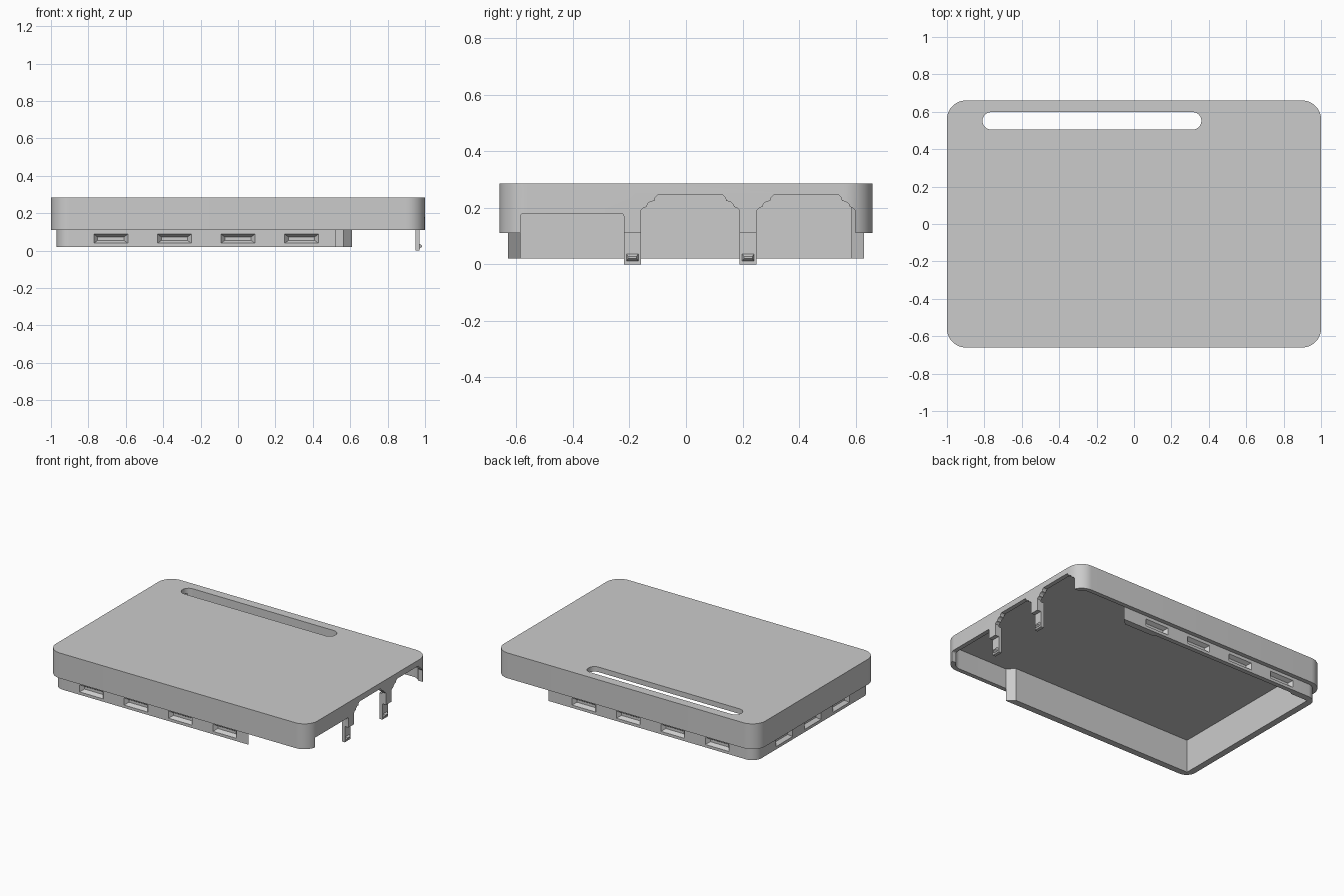
import bpy
import math
from mathutils import Vector

cube = bpy.data.objects.get("Cube")
if cube:
    bpy.data.objects.remove(cube, do_unlink=True)

grey = bpy.data.materials.new("case_grey")
grey.use_nodes = True
grey.diffuse_color = (0.6, 0.6, 0.6, 1)
grey.node_tree.nodes["Principled BSDF"].inputs["Base Color"].default_value = (0.6, 0.6, 0.6, 1)


def loft(name, bottom, top):
    """Closed solid between two matching 3D outlines."""
    n = len(bottom)
    faces = [tuple(reversed(range(n))), tuple(range(n, 2 * n))]
    faces += [(i, (i + 1) % n, n + (i + 1) % n, n + i) for i in range(n)]
    mesh = bpy.data.meshes.new(name)
    mesh.from_pydata(bottom + top, [], faces)
    mesh.materials.append(grey)
    obj = bpy.data.objects.new(name, mesh)
    bpy.context.collection.objects.link(obj)
    bpy.context.view_layer.objects.active = obj
    bpy.ops.object.select_all(action="DESELECT")
    obj.select_set(True)
    bpy.ops.object.mode_set(mode="EDIT")
    bpy.ops.mesh.select_all(action="SELECT")
    bpy.ops.mesh.normals_make_consistent(inside=False)
    bpy.ops.object.mode_set(mode="OBJECT")
    return obj


def prism(name, outline, z0, z1):
    return loft(name, [(x, y, z0) for x, y in outline], [(x, y, z1) for x, y in outline])


def wall_prism(name, outline, x0, x1):
    """Extrude a (y, z) outline along x."""
    return loft(name, [(x0, y, z) for y, z in outline], [(x1, y, z) for y, z in outline])


def arc(cx, cy, r, start, steps=12):
    angles = [math.radians(start + 90 * i / steps) for i in range(steps + 1)]
    return [(cx + r * math.cos(a), cy + r * math.sin(a)) for a in angles]


def rounded_rect(x0, x1, y0, y1, r):
    return (arc(x1 - r, y1 - r, r, 0) + arc(x0 + r, y1 - r, r, 90)
            + arc(x0 + r, y0 + r, r, 180) + arc(x1 - r, y0 + r, r, 270))


def cut(obj, cutter, keep=False):
    mod = obj.modifiers.new("cut", "BOOLEAN")
    mod.operation = "DIFFERENCE"
    mod.solver = "EXACT"
    mod.object = cutter
    bpy.context.view_layer.objects.active = obj
    bpy.ops.object.modifier_apply(modifier=mod.name)
    if not keep:
        bpy.data.objects.remove(cutter, do_unlink=True)


def frustum(name, base, out, along, size, tip, d0, d1):
    """Tapered block on a wall: outline 'size' at offset d0, 'tip' at d1."""
    base, out, along = Vector(base), Vector(out), Vector(along)
    up = Vector((0, 0, 1))

    def ring(dims, d):
        w, h = dims[0] / 2, dims[1] / 2
        return [tuple(base + out * d + along * a * w + up * b * h)
                for a, b in ((-1, -1), (1, -1), (1, 1), (-1, 1))]
    return loft(name, ring(size, d0), ring(tip, d1))


# Outer shell, hollow from below
CEILING = 0.25
shell = prism("lid_shell", rounded_rect(-1, 1, -0.66, 0.66, 0.1), 0.11, 0.285)
cut(shell, prism("cavity", rounded_rect(-0.97, 0.97, -0.63, 0.63, 0.07), 0, CEILING))

# Port openings in the end wall
left, right = -0.585, -0.22
low_port = [(left, 0), (right, 0)] + arc(right - 0.01, 0.17, 0.01, 0, 4) + arc(left + 0.01, 0.17, 0.01, 90, 4)
cut(shell, wall_prism("low_port", low_port, 0.9, 1.1))
half_port = [(0.175, 0), (0.175, 0.19), (0.165, 0.2), (0.155, 0.203), (0.15, 0.215),
             (0.14, 0.222), (0.127, 0.224), (0.125, 0.235), (0.115, 0.245)]
for centre in (0.015, 0.425):
    outline = [(centre + y, z) for y, z in half_port]
    outline += [(centre - y, z) for y, z in reversed(half_port)]
    cut(shell, wall_prism("tall_port", outline, 0.9, 1.1))

# Inner lip: a U around three sides with bevelled ends
lip_outline = ([(0.61, 0.63)] + arc(-0.9, 0.56, 0.07, 90) + arc(-0.9, -0.56, 0.07, 180)
               + [(0.52, -0.63), (0.475, -0.585), (-0.925, -0.585), (-0.925, 0.585), (0.565, 0.585)])
lip = prism("inner_lip", lip_outline, 0.02, CEILING)

# Tapered snap recesses along the lip
recess_sites = [((x, side * 0.63, 0.064), (0, side, 0), (1, 0, 0))
                for side in (-1, 1) for x in (-0.68, -0.34, 0, 0.34)]
recess_sites += [((-0.97, y, 0.064), (-1, 0, 0), (0, 1, 0)) for y in (-0.31, 0, 0.31)]
for base, out, along in recess_sites:
    cut(lip, frustum("recess", base, out, along, (0.19, 0.055), (0.14, 0.018), 0.005, -0.025))

# Long rounded slot through the top
slot = prism("slot", rounded_rect(-0.81, 0.36, 0.505, 0.598, 0.046), -0.1, 0.4)
cut(shell, slot, keep=True)
cut(lip, slot)

# Snap tabs between the ports, each with a small catch
for name, y in (("front", -0.19), ("rear", 0.22)):
    tab = [(y - 0.03, 0), (y + 0.03, 0), (y + 0.03, 0.18), (y - 0.03, 0.18)]
    wall_prism(name + "_tab", tab, 0.948, 0.971)
    frustum(name + "_catch", (0.971, y, 0.024), (1, 0, 0), (0, 1, 0),
            (0.044, 0.028), (0.03, 0.008), -0.002, 0.012)

# Smooth the rounded corners, keep edges sharp
for obj in (shell, lip):
    bpy.ops.object.select_all(action="DESELECT")
    obj.select_set(True)
    bpy.context.view_layer.objects.active = obj
    bpy.ops.object.shade_smooth_by_angle(angle=math.radians(25))
